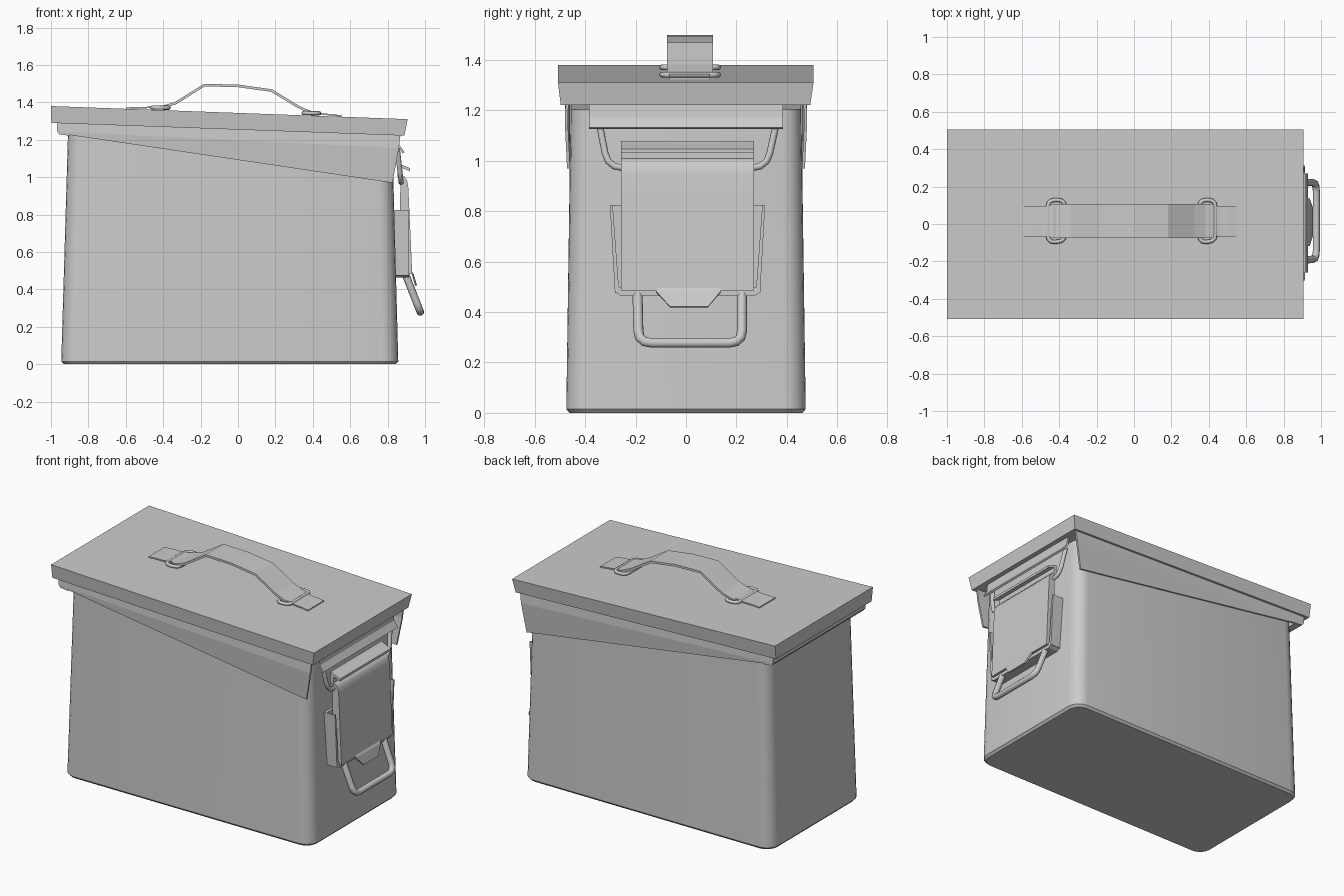
import bpy, bmesh, math
from mathutils import Vector

if "Cube" in bpy.data.objects:
    bpy.data.objects.remove(bpy.data.objects["Cube"])

CY = 0.012  # handle and latch sit slightly off the centre line


def mesh(name, verts, faces, thick=0, smooth=None):
    me = bpy.data.meshes.new(name)
    me.from_pydata([tuple(v) for v in verts], [], faces)
    bm = bmesh.new()
    bm.from_mesh(me)
    bmesh.ops.recalc_face_normals(bm, faces=bm.faces)
    bm.to_mesh(me)
    bm.free()
    ob = bpy.data.objects.new(name, me)
    bpy.context.collection.objects.link(ob)
    if thick:
        m = ob.modifiers.new("Thickness", 'SOLIDIFY')
        m.thickness, m.offset = thick, 0
    if smooth:
        bpy.ops.object.select_all(action='DESELECT')
        ob.select_set(True)
        bpy.context.view_layer.objects.active = ob
        bpy.ops.object.shade_smooth_by_angle(angle=math.radians(smooth))
    return ob


def loft(name, rings, **kw):
    n = len(rings[0])
    faces = [(k * n + i, k * n + (i + 1) % n, (k + 1) * n + (i + 1) % n, (k + 1) * n + i)
             for k in range(len(rings) - 1) for i in range(n)]
    faces += [tuple(range(n))[::-1], tuple(range((len(rings) - 1) * n, len(rings) * n))]
    return mesh(name, [v for r in rings for v in r], faces, **kw)


def prism_y(name, pts, y0, y1, **kw):
    return loft(name, [[(x, y, z) for x, z in pts] for y in (y0, y1)], **kw)


def prism_x(name, pts, x0, x1, **kw):
    return loft(name, [[(x, y, z) for y, z in pts] for x in (x0, x1)], **kw)


def strap(name, path, y0, y1, thick, **kw):
    n = len(path)
    return mesh(name, [(x, y, z) for y in (y0, y1) for x, z in path],
                [(i, i + 1, n + i + 1, n + i) for i in range(n - 1)], thick=thick, **kw)


def wire(name, pts, r, fillet=0.04, cyclic=False):
    pts = [Vector(p) for p in pts]
    out, n = [], len(pts)
    for i, p in enumerate(pts):
        if not cyclic and i in (0, n - 1):
            out.append(p)
            continue
        a, b = pts[i - 1] - p, pts[(i + 1) % n] - p
        a = p + a.normalized() * min(fillet, a.length / 2.2)
        b = p + b.normalized() * min(fillet, b.length / 2.2)
        out += [a * (1 - t) ** 2 + p * 2 * t * (1 - t) + b * t * t for t in (0, .33, .67, 1)]
    cu = bpy.data.curves.new(name, 'CURVE')
    cu.dimensions = '3D'
    cu.bevel_depth, cu.bevel_resolution, cu.use_fill_caps = r, 2, True
    sp = cu.splines.new('POLY')
    sp.points.add(len(out) - 1)
    for q, p in zip(sp.points, out):
        q.co = (*p, 1)
    sp.use_cyclic_u = cyclic
    ob = bpy.data.objects.new(name, cu)
    bpy.context.collection.objects.link(ob)
    bpy.ops.object.select_all(action='DESELECT')
    ob.select_set(True)
    bpy.context.view_layer.objects.active = ob
    bpy.ops.object.convert(target='MESH')
    bpy.ops.object.shade_smooth_by_angle(angle=math.radians(50))


def lid_z(x):
    return 1.38 - 0.0367 * (x + 1)


# Body: tapered box with rounded upright corners and a small bottom chamfer
def ring(x0, x1, hy, r, zf):
    pts = []
    for cx, cy, a0 in ((x1 - r, hy - r, 0), (x0 + r, hy - r, 90), (x0 + r, r - hy, 180), (x1 - r, r - hy, 270)):
        for k in range(6):
            a = math.radians(a0 + 18 * k)
            x = cx + r * math.cos(a)
            pts.append((x, cy + r * math.sin(a), zf(x)))
    return pts


loft("can_body", [ring(-0.932, 0.843, 0.462, 0.075, lambda x: 0),
                  ring(-0.945, 0.857, 0.475, 0.085, lambda x: 0.015),
                  ring(-0.908, 0.825, 0.457, 0.08, lambda x: lid_z(x) - 0.11)], smooth=35)

# Lid: sloping slab whose skirt tapers inwards
loft("lid", [[(x, y, z) for x, y, z in r] for r in (
    [(-0.998, -0.497, 1.29), (0.89, -0.497, 1.222), (0.89, 0.493, 1.222), (-0.998, 0.493, 1.29)],
    [(-1, -0.508, 1.38), (0.907, -0.508, 1.31), (0.907, 0.506, 1.31), (-1, 0.506, 1.38)])])

# Lid inner skirt: tapering side flaps, rear lip and latch flange
for s, label in ((-1, "front"), (1, "back")):
    rows = [(s * 0.472, [(-0.968, 1.30), (0.87, 1.24)]),
            (s * 0.475, [(-0.965, 1.245), (0.86, 1.155)]),
            (s * 0.466, [(-0.90, 1.226), (0.826, 0.97)])]
    mesh("lid_flap_" + label, [(x, y, z) for y, r in rows for x, z in r],
         [(0, 1, 3, 2), (2, 3, 5, 4)], thick=0.012)
prism_y("lid_rear_lip", [(-0.968, 1.30), (-0.968, 1.245), (-0.955, 1.228), (-0.90, 1.222), (-0.90, 1.30)], -0.475, 0.475)
strap("latch_flange", [(0.85, 1.235), (0.858, 1.17), (0.885, 1.13)], -0.385, 0.385, 0.012)

# Latch base channel with slanted side walls
prism_x("latch_base", [(-0.29, 0.825), (-0.275, 0.475), (0.29, 0.475), (0.305, 0.825)], 0.832, 0.852)
for s, label in ((-1, "left"), (1, "right")):
    w = [(CY - 0.006 + s * d, z) for d, z in ((0.308, 0.825), (0.297, 0.825), (0.272, 0.49), (0.288, 0.475))]
    prism_x("latch_wall_" + label, w, 0.835, 0.915)
prism_x("latch_base_bottom", [(-0.28, 0.50), (-0.28, 0.478), (-0.255, 0.463),
                              (0.27, 0.463), (0.295, 0.478), (0.295, 0.50)], 0.835, 0.915)

# Latch lever cover, its top lip and thumb tab
prism_y("latch_cover", [(0.865, 0.485), (0.931, 0.485), (0.924, 0.65), (0.915, 0.85), (0.91, 0.95),
                        (0.903, 0.985), (0.888, 1.005), (0.868, 1.01)], -0.258, 0.27, smooth=40)
prism_y("latch_hook", [(0.852, 1.0), (0.852, 1.078), (0.866, 1.07), (0.92, 1.048), (0.92, 1.032),
                       (0.872, 1.05), (0.872, 1.0)], -0.258, 0.27)
mesh("latch_thumb_tab", [(0.925, CY - 0.13, 0.495), (0.925, CY + 0.125, 0.495), (0.935, CY + 0.125, 0.48),
                         (0.952, CY + 0.075, 0.42), (0.952, CY - 0.075, 0.42), (0.935, CY - 0.13, 0.48)],
     [(0, 1, 2, 5), (5, 2, 3, 4)], thick=0.01)

# Latch wires: lower pull bail and upper hook bail
wire("pull_bail", [(0.888, CY - 0.205, 0.50), (0.975, CY - 0.2, 0.278),
                   (0.975, CY + 0.21, 0.278), (0.888, CY + 0.21, 0.50)], 0.02, 0.05)
wire("hook_bail", [(0.852, -0.345, 1.155), (0.872, -0.31, 0.972),
                   (0.872, 0.32, 0.972), (0.852, 0.36, 1.155)], 0.014, 0.06)

# Carry handle strap
strap("handle_strap", [(-0.455, 1.366), (-0.40, 1.376), (-0.335, 1.395), (-0.18, 1.492), (0.0, 1.488),
                       (0.18, 1.463), (0.32, 1.377), (0.38, 1.35), (0.43, 1.34)], -0.076, 0.108, 0.014)

# Handle rings and the lid tabs that hold them
for x0, x1, t0, t1, label in ((-0.46, -0.37, -0.60, -0.39, "left"), (0.35, 0.435, 0.555, 0.37, "right")):
    z0, z1 = lid_z(x0) + 0.012, lid_z(x1) + 0.014
    wire("handle_ring_" + label, [(x0, -0.098, z0), (x1, -0.092, z1), (x1, 0.128, z1), (x0, 0.128, z0)],
         0.011, 0.035, cyclic=True)
    path = [(t0 + (t1 - t0) * k, lid_z(t0 + (t1 - t0) * k) + h)
            for k, h in ((0, 0.003), (0.25, 0.008), (0.5, 0.01), (0.8, 0.02), (1, 0.008))]
    strap("lid_tab_" + label, path, -0.068, 0.096, 0.008)
